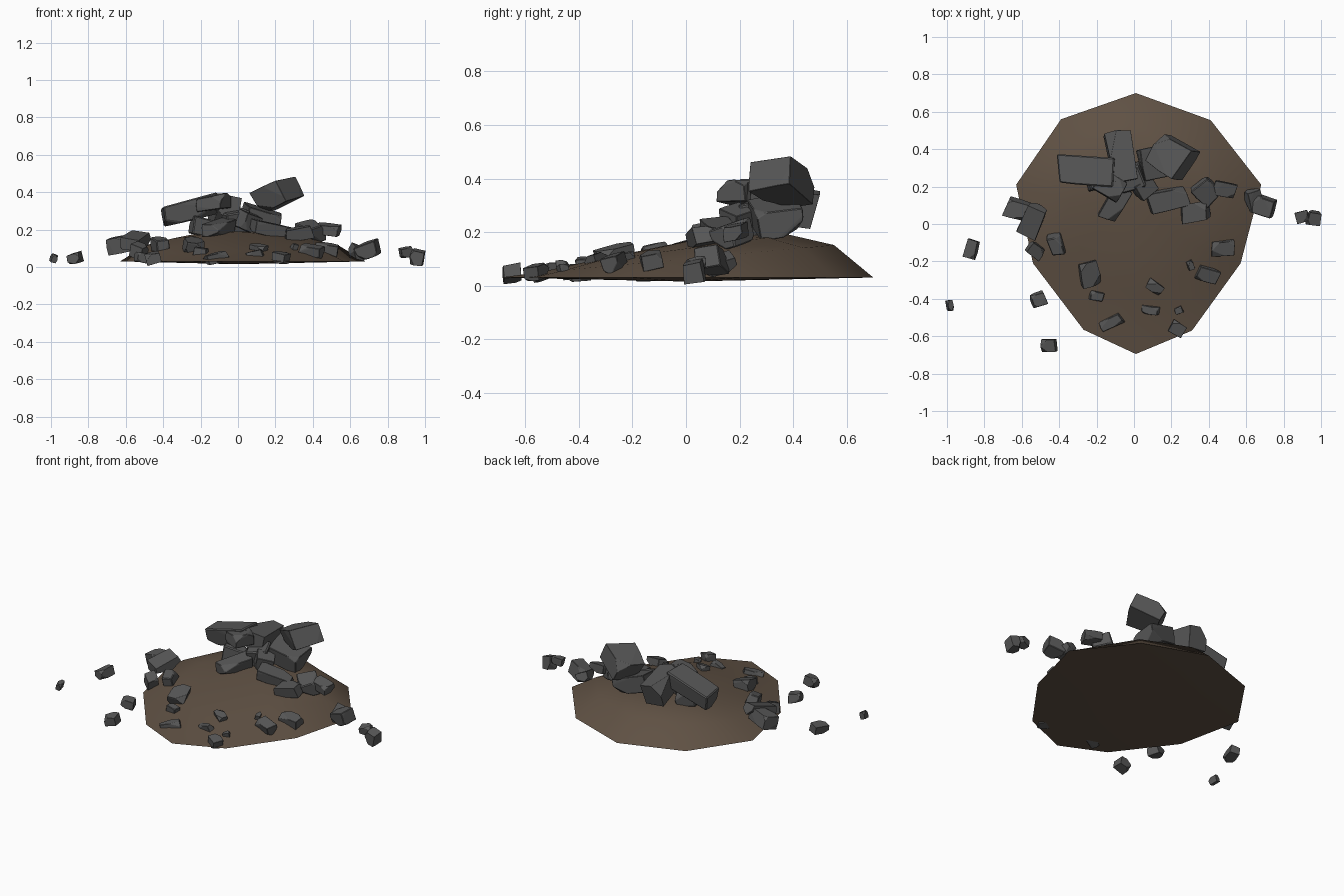
import bpy, bmesh, math, random
from mathutils import Vector, Matrix, Euler

random.seed(7)


def material(name, rgb):
    m = bpy.data.materials.new(name)
    m.diffuse_color = (*rgb, 1)
    return m


SOIL = material("soil", (0.115, 0.082, 0.057))
STONE = material("stone", (0.095, 0.095, 0.095))


def add_object(name, bm, mat):
    bmesh.ops.recalc_face_normals(bm, faces=bm.faces)
    me = bpy.data.meshes.new(name)
    bm.to_mesh(me)
    bm.free()
    me.materials.append(mat)
    ob = bpy.data.objects.new(name, me)
    bpy.context.collection.objects.link(ob)
    return ob


def slice_off(bm, normal, dist):
    n = Vector(normal).normalized()
    geom = bm.verts[:] + bm.edges[:] + bm.faces[:]
    bmesh.ops.bisect_plane(bm, geom=geom, plane_co=n * dist, plane_no=n,
                           clear_outer=True, dist=1e-5)
    edges = [e for e in bm.edges if e.is_boundary]
    if edges:
        bmesh.ops.holes_fill(bm, edges=edges)


def rock(name, pos, size, rot, corners=3):
    """Block with slightly tilted sides, knocked-off corners and chamfered edges."""
    bm = bmesh.new()
    bmesh.ops.create_cube(bm, size=1.04)
    for axis in range(3):
        for s in (-1, 1):
            n = [random.uniform(-0.12, 0.12) for _ in range(3)]
            n[axis] = s
            slice_off(bm, n, 0.48)
    for _ in range(corners):
        n = [random.choice((-1, 1)) * random.uniform(0.5, 1) for _ in range(3)]
        slice_off(bm, n, random.uniform(0.54, 0.66))
    bmesh.ops.scale(bm, vec=size, verts=bm.verts)
    bmesh.ops.bevel(bm, geom=bm.edges[:], offset=0.06 * min(size), segments=1,
                    affect='EDGES', clamp_overlap=True)
    ob = add_object(name, bm, STONE)
    ob.location = pos
    ob.rotation_euler = Euler([math.radians(a) for a in rot])
    return ob


# Soil mound: ten-sided egg outline, shrinking rings that lean up toward the back
outline = [(0.01, 0.70), (0.41, 0.555), (0.68, 0.21), (0.57, -0.21), (0.31, -0.57),
           (0.01, -0.695), (-0.27, -0.565), (-0.54, -0.21), (-0.63, 0.21), (-0.39, 0.56)]
# ring: scale, height at centre, slope along y
rings = [(1.0, 0.03, 0.0), (0.79, 0.100, 0.093), (0.55, 0.138, 0.135)]
bm = bmesh.new()
loops = [[bm.verts.new((x * s, y * s, z + k * y * s)) for x, y in outline]
         for s, z, k in rings]
peak = bm.verts.new((0, 0.12, 0.19))
under = bm.verts.new((0, 0, 0.015))
n = len(outline)
for i in range(n):
    j = (i + 1) % n
    for lo, hi in zip(loops, loops[1:]):
        bm.faces.new((lo[i], lo[j], hi[j], hi[i]))
    bm.faces.new((loops[-1][i], loops[-1][j], peak))
    bm.faces.new((loops[0][j], loops[0][i], under))
mound = add_object("soil_mound", bm, SOIL)
bpy.context.view_layer.objects.active = mound
mound.select_set(True)
bpy.ops.object.shade_smooth_by_angle(angle=math.radians(45))
mound.select_set(False)

# Large blocks heaped on the crest: position, size, rotation
heap = [
    ((-0.25, 0.285, 0.305), (0.32, 0.15, 0.11), (0, -14, -4)),
    ((-0.07, 0.355, 0.30), (0.13, 0.27, 0.14), (-8, 8, 8)),
    ((-0.125, 0.205, 0.345), (0.15, 0.13, 0.08), (6, -6, -32)),
    ((0.205, 0.36, 0.385), (0.20, 0.18, 0.13), (10, -22, -32)),
    ((0.13, 0.335, 0.255), (0.21, 0.17, 0.11), (6, 17, 10)),
    ((0.18, 0.13, 0.20), (0.22, 0.11, 0.07), (5, 13, 13)),
    ((-0.10, 0.115, 0.21), (0.10, 0.21, 0.07), (10, 5, -30)),
    ((0.055, 0.19, 0.24), (0.11, 0.09, 0.10), (15, 20, 35)),
    ((-0.01, 0.25, 0.24), (0.14, 0.12, 0.13), (10, -10, 20)),
    ((-0.19, 0.25, 0.215), (0.13, 0.12, 0.10), (0, 10, 15)),
]
for i, (p, s, r) in enumerate(heap):
    rock(f"heap_block_{i + 1}", p, s, r, corners=2)

# Mid-sized stones sliding down both flanks
flank = [
    ((0.39, 0.175, 0.19), (0.13, 0.12, 0.09), (10, 12, -48)),
    ((0.325, 0.065, 0.18), (0.15, 0.10, 0.065), (5, -8, 10)),
    ((0.485, 0.185, 0.20), (0.12, 0.08, 0.055), (10, 5, -15)),
    ((0.64, 0.13, 0.08), (0.08, 0.11, 0.06), (15, 20, 20)),
    ((0.695, 0.095, 0.09), (0.12, 0.10, 0.085), (10, -15, -20)),
    ((-0.615, 0.075, 0.125), (0.15, 0.10, 0.085), (10, -12, -20)),
    ((-0.545, 0.015, 0.14), (0.11, 0.18, 0.065), (14, 5, -22)),
    ((-0.53, -0.14, 0.085), (0.085, 0.07, 0.075), (10, 20, -35)),
    ((-0.415, -0.11, 0.115), (0.075, 0.11, 0.085), (15, -10, 15)),
    ((-0.24, -0.265, 0.11), (0.10, 0.13, 0.075), (14, 10, 15)),
    ((0.395, -0.27, 0.085), (0.12, 0.075, 0.06), (10, 10, -15)),
    ((0.475, -0.13, 0.095), (0.125, 0.08, 0.06), (15, 8, 5)),
]
for i, (p, s, r) in enumerate(flank):
    rock(f"flank_stone_{i + 1}", p, s, r)

# Small chips on the front slope and loose on the ground: position, size, yaw
chips = [
    ((-0.20, -0.385, 0.08), (0.075, 0.05, 0.05), -10),
    ((-0.12, -0.525, 0.05), (0.125, 0.06, 0.05), 25),
    ((0.11, -0.335, 0.095), (0.09, 0.055, 0.05), -35),
    ((0.09, -0.46, 0.065), (0.09, 0.045, 0.045), -8),
    ((0.23, -0.56, 0.05), (0.08, 0.07, 0.055), -30),
    ((0.24, -0.46, 0.06), (0.04, 0.035, 0.035), 20),
    ((0.30, -0.22, 0.105), (0.03, 0.05, 0.04), 20),
    ((0.90, 0.04, 0.08), (0.07, 0.06, 0.05), 15),
    ((0.96, 0.03, 0.05), (0.07, 0.075, 0.08), -10),
    ((-0.87, -0.135, 0.048), (0.065, 0.105, 0.055), -15),
    ((-0.51, -0.405, 0.05), (0.08, 0.075, 0.055), 20),
    ((-0.455, -0.65, 0.047), (0.08, 0.07, 0.06), 0),
    ((-0.985, -0.435, 0.047), (0.032, 0.058, 0.045), 15),
]
for i, (p, s, yaw) in enumerate(chips):
    rock(f"stone_chip_{i + 1}", p, s, (8, 12 * (-1) ** i, yaw), corners=4)
